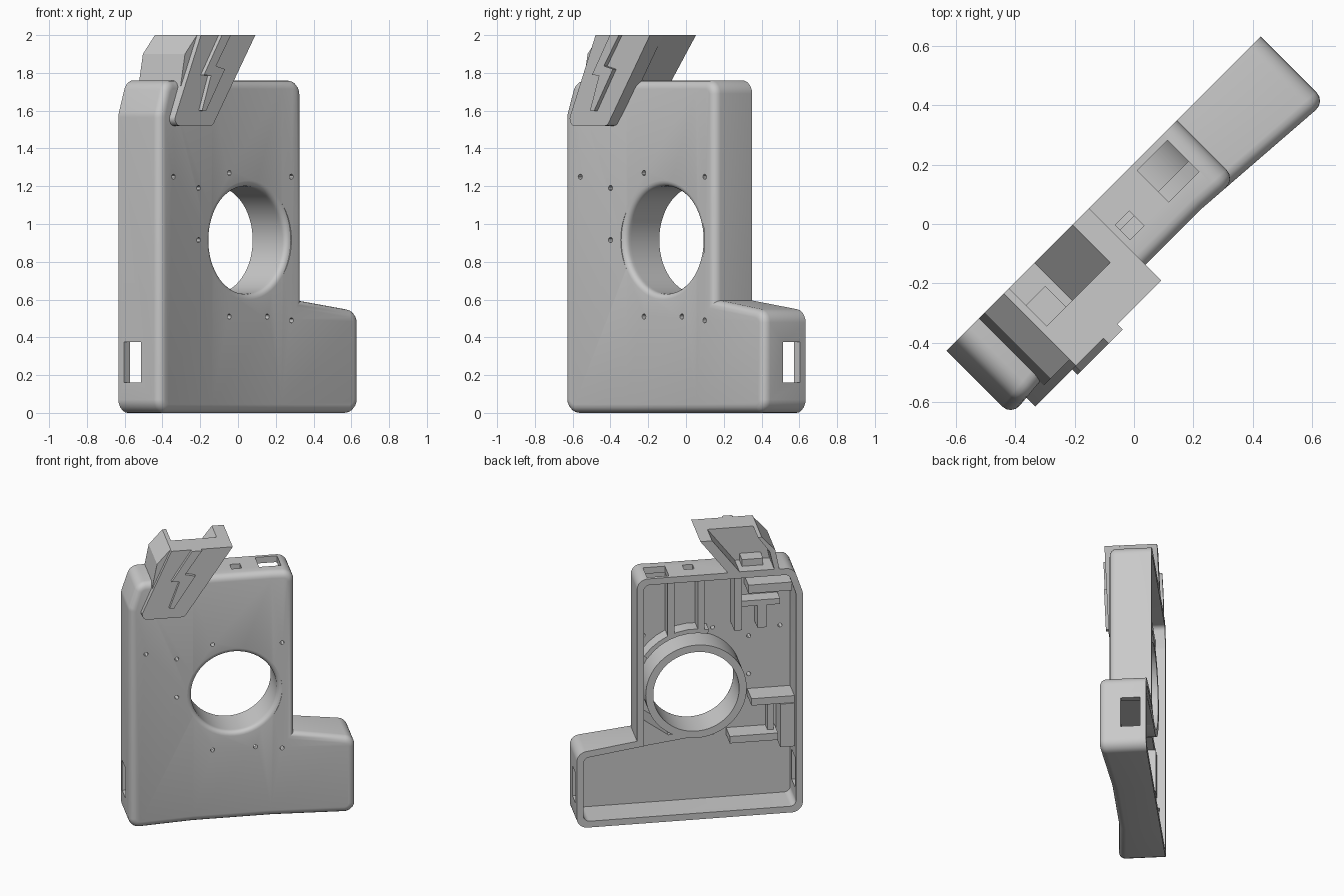
import bpy, bmesh, math
from mathutils import Vector, Matrix

if "Cube" in bpy.data.objects:
    bpy.data.objects.remove(bpy.data.objects["Cube"])

TURN = Matrix.Rotation(math.radians(45), 4, 'Z')   # whole model stands diagonally
BACK, FLOOR = 0.145, -0.08                         # open rear rim, inner face of front plate
HOLE = (-0.045, 0.915)                             # big round opening
R = 0.285

grey = bpy.data.materials.new("plain grey")
grey.diffuse_color = (0.585, 0.585, 0.585, 1)
grey.use_nodes = True
grey.node_tree.nodes["Principled BSDF"].inputs["Base Color"].default_value = grey.diffuse_color


def make(name, bm, cutter=False):
    bmesh.ops.recalc_face_normals(bm, faces=bm.faces)
    me = bpy.data.meshes.new(name)
    bm.to_mesh(me)
    bm.free()
    ob = bpy.data.objects.new(name, me)
    bpy.context.collection.objects.link(ob)
    me.materials.append(grey)
    ob.matrix_world = TURN
    ob.hide_render = cutter
    return ob


def rounded(pts, radii, n=5):
    """Round the corners of a polygon."""
    out = []
    for i, (p, r) in enumerate(zip(pts, radii)):
        p = Vector(p)
        if r == 0:
            out.append(p)
            continue
        a = (Vector(pts[i - 1]) - p).normalized()
        b = (Vector(pts[(i + 1) % len(pts)]) - p).normalized()
        half = a.angle(b) / 2
        c = p + (a + b).normalized() * (r / math.sin(half))
        s, e = p + a * (r / math.tan(half)) - c, p + b * (r / math.tan(half)) - c
        for k in range(n + 1):
            out.append(c + s.lerp(e, k / n).normalized() * r)
    return out


def inset(pts, t):
    """Offset a counter-clockwise polygon inward."""
    out = []
    for i, p in enumerate(pts):
        p = Vector(p)
        d1 = (p - Vector(pts[i - 1])).normalized()
        d2 = (Vector(pts[(i + 1) % len(pts)]) - p).normalized()
        n1, n2 = Vector((-d1.y, d1.x)), Vector((-d2.y, d2.x))
        out.append(p + (n1 + n2) * (t / (1 + n1.dot(n2))))
    return out


def prism(name, pts, y0, y1, bevel=0, bend=None, cutter=False):
    """Extrude a side-to-side / height outline from front y0 to back y1."""
    bm = bmesh.new()
    f = [bm.verts.new((p[0], y0, p[1])) for p in pts]
    b = [bm.verts.new((p[0], y1, p[1])) for p in pts]
    bm.faces.new(f)
    bm.faces.new(b[::-1])
    for i in range(len(pts)):
        bm.faces.new((f[i - 1], b[i - 1], b[i], f[i]))
    if bend:
        for u in (-0.32, 0.2):
            bmesh.ops.bisect_plane(bm, geom=bm.verts[:] + bm.edges[:] + bm.faces[:],
                                   plane_co=(u, 0, 0), plane_no=(1, 0, 0))
        for v in bm.verts:
            if abs(v.co.y - y0) < 1e-5:
                v.co.y = bend(v.co.x)
    bmesh.ops.recalc_face_normals(bm, faces=bm.faces)
    if bevel:
        mid = (y0 + y1) / 2
        edges = [e for e in bm.edges if all(v.co.y < mid for v in e.verts)
                 and len(e.link_faces) == 2 and e.calc_face_angle() > 1]
        bmesh.ops.bevel(bm, geom=edges, offset=bevel, segments=4, profile=0.5, affect='EDGES')
    return make(name, bm, cutter)


def box(name, u, y, z, cutter=False):
    return prism(name, [(u[0], z[0]), (u[1], z[0]), (u[1], z[1]), (u[0], z[1])],
                 y[0], y[1], cutter=cutter)


def lathe(name, prof, centre, n=64, cutter=False):
    """Revolve closed (radius, y) profile around the front-to-back axis."""
    bm = bmesh.new()
    rings = []
    for i in range(n):
        a = 2 * math.pi * i / n
        rings.append([bm.verts.new((centre[0] + r * math.cos(a), y, centre[1] + r * math.sin(a)))
                      for r, y in prof])
    m = len(prof)
    for i in range(n):
        p, q = rings[i], rings[(i + 1) % n]
        for j in range(m):
            k = (j + 1) % m
            bm.faces.new((p[j], p[k], q[k], q[j]))
    bmesh.ops.remove_doubles(bm, verts=bm.verts, dist=1e-6)
    return make(name, bm, cutter)


def cut(ob, cutters):
    bpy.context.view_layer.objects.active = ob
    for c in cutters:
        mod = ob.modifiers.new("cut", 'BOOLEAN')
        mod.operation, mod.solver, mod.object = 'DIFFERENCE', 'EXACT', c
        bpy.ops.object.modifier_apply(modifier=mod.name)
    for c in cutters:
        bpy.data.objects.remove(c, do_unlink=True)


# Housing: rounded shell with a slightly hollow front face
outline = [(-0.75, 0), (0.75, 0), (0.75, 0.54), (0.35, 0.595), (0.35, 1.76), (-0.69, 1.76), (-0.75, 1.58)]


def front_y(u):
    return -0.125 - 0.04 * max(0, (-0.32 - u) / 0.43, (u - 0.2) / 0.55)


housing = prism("housing", rounded(outline, [0.07, 0.07, 0.07, 0, 0.07, 0.07, 0.1]),
                -0.125, BACK, 0.045, front_y)
cuts = [prism("cavity", rounded(inset(outline, 0.045), [0.04, 0.04, 0.04, 0, 0.04, 0.04, 0.08]),
              FLOOR, 0.3, cutter=True)]
flare = [(R + 0.03 * (1 - math.cos(t * math.pi / 8)), -0.095 - 0.03 * math.sin(t * math.pi / 8))
         for t in range(5)]
cuts.append(lathe("hole cutter", [(0, 0), (R, 0)] + flare + [(R + 0.03, -0.3), (0, -0.3)],
                  HOLE, cutter=True))
# cable windows in both ends and the top
for s in (-1, 1):
    cuts.append(box("end window", (s * 0.75 - 0.1, s * 0.75 + 0.1), (-0.022, 0.104), (0.16, 0.375), True))
cuts.append(box("top window", (0.135, 0.28), (-0.03, 0.12), (1.65, 1.9), True))
cuts.append(box("small top window", (-0.047, 0.02), (-0.028, 0.042), (1.65, 1.9), True))
# screw holes
for c in [(-0.637, 1.25), (-0.43, 1.19), (-0.19, 1.27), (0.27, 1.25),
          (-0.43, 0.915), (-0.19, 0.51), (0.094, 0.51), (0.27, 0.49)]:
    cuts.append(lathe("screw hole", [(0, 0), (0.014, 0), (0.014, -0.3), (0, -0.3)], c, 12, True))
cut(housing, cuts)

# Tube around the round opening
tube = lathe("hole_tube", [(R, FLOOR), (R, 0.13), (0.335, 0.13), (0.335, FLOOR)], HOLE)

# Sloping wall above the lower bay
bay_wall = prism("bay_wall", [(0.71, 0.5), (0.71, 0.535), (0.34, 0.59), (0.306, 0.74),
                              (0.14, 0.618), (-0.08, 0.628), (-0.1, 0.6)], FLOOR, 0.13)
# Curved shelf from the side wall over the tube
arc = [(HOLE[0] + r * math.cos(a), HOLE[1] + r * math.sin(a))
       for r, s in ((0.37, 1), (0.40, -1))
       for a in [math.radians(70 + s * d) for d in range(-35, 36, 10)]]
shelf = prism("curved_shelf", arc, FLOOR, 0.02)

# Inner ribs and ledges: (width range, height range, rear y)
ribs = {
    "top_rib_a": ((0.08, 0.125), (1.28, 1.72), 0.02),
    "top_rib_b": ((-0.12, -0.075), (1.3, 1.72), 0.02),
    "top_rib_c": ((-0.36, -0.31), (1.3, 1.72), 0.06),
    "switch_ledge": ((-0.69, -0.4), (1.57, 1.63), 0.08),
    "switch_shelf": ((-0.62, -0.36), (1.45, 1.49), 0.02),
    "switch_rib": ((-0.53, -0.47), (1.29, 1.45), 0.02),
    "port_shelf_upper": ((-0.71, -0.42), (0.76, 0.81), 0.08),
    "port_shelf_lower": ((-0.6, -0.28), (0.49, 0.54), 0.06),
    "port_rib": ((-0.58, -0.54), (0.54, 0.76), 0.0),
    "port_side": ((-0.71, -0.61), (0.45, 0.76), 0.09),
}
for name, (u, z, y) in ribs.items():
    box(name, u, (FLOOR, y), z)

# Leaning horn with a channel open to the rear
horn = prism("horn", [(-0.6, 1.73), (-0.275, 1.73), (-0.07, 2), (-0.477, 2), (-0.567, 1.9)],
             -0.17, BACK)
cut(horn, [prism("channel", [(-0.56, 1.762), (-0.33, 1.762), (-0.125, 2.03), (-0.43, 2.03),
                             (-0.53, 1.89)], -0.035, 0.3, cutter=True)])
box("horn_step", (-0.5, -0.36), (-0.04, 0.064), (1.75, 1.81))

# Front plate of the horn
plate = prism("horn_plate", rounded([(-0.69, 1.52), (-0.39, 1.52), (-0.07, 2), (-0.477, 2)],
                                    [0.035, 0.035, 0, 0]), -0.2, -0.1)
# Raised zigzag on the plate
zigzag = prism("zigzag_relief", [(-0.345, 2), (-0.479, 1.79), (-0.427, 1.785), (-0.494, 1.6),
                                 (-0.464, 1.598), (-0.322, 1.82), (-0.39, 1.836), (-0.278, 2)],
               -0.225, -0.19)

# Smooth curved surfaces, keep edges sharp
for ob in bpy.context.scene.objects:
    ob.select_set(True)
bpy.context.view_layer.objects.active = housing
bpy.ops.object.shade_smooth_by_angle(angle=math.radians(30))
